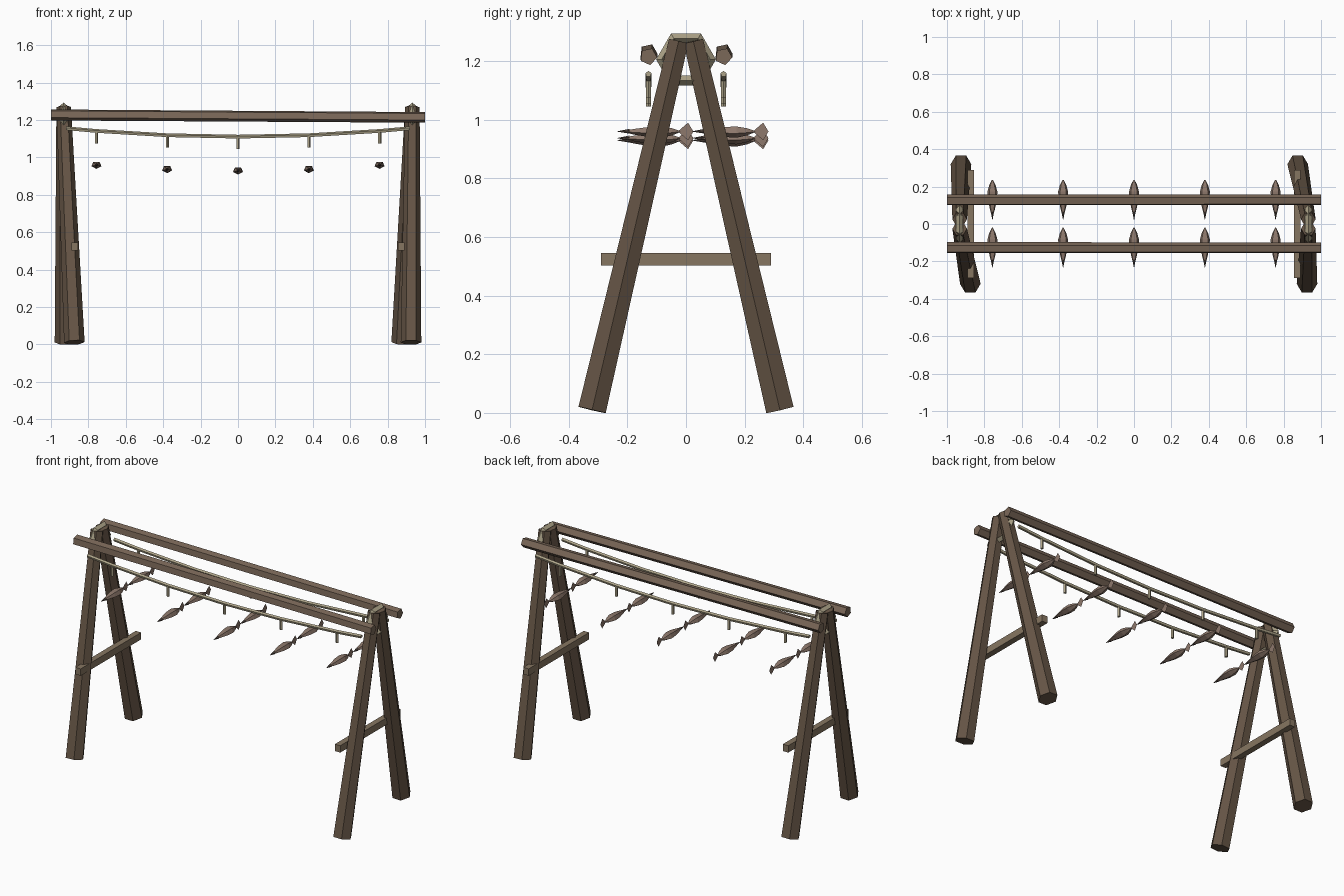
import bpy, bmesh, math
from mathutils import Vector

if "Cube" in bpy.data.objects:
    bpy.data.objects.remove(bpy.data.objects["Cube"])


def material(name, rgb):
    m = bpy.data.materials.new(name)
    m.diffuse_color = (*rgb, 1)
    m.use_nodes = True
    m.node_tree.nodes["Principled BSDF"].inputs["Base Color"].default_value = m.diffuse_color
    return m


LEG = material("dark_wood", (0.13, 0.09, 0.06))
RAIL = material("rail_wood", (0.20, 0.14, 0.10))
BRACE = material("brace_wood", (0.24, 0.18, 0.12))
ROPE = material("rope", (0.42, 0.37, 0.25))
FISH = material("dried_fish", (0.27, 0.19, 0.15))
DARK = material("dark_fish", (0.08, 0.06, 0.05))


def add_object(name, bm, mat):
    bmesh.ops.recalc_face_normals(bm, faces=bm.faces)
    me = bpy.data.meshes.new(name)
    bm.to_mesh(me)
    bm.free()
    me.materials.append(mat)
    ob = bpy.data.objects.new(name, me)
    bpy.context.collection.objects.link(ob)
    return ob


def loft(name, stations, sides, ref, mat, squash=1.0):
    """Faceted tube through (point, radius) stations; a corner points along ref."""
    axis = (Vector(stations[-1][0]) - Vector(stations[0][0])).normalized()
    u = Vector(ref)
    u = (u - axis * u.dot(axis)).normalized()
    v = axis.cross(u)
    bm = bmesh.new()
    rings = []
    for p, r in stations:
        ring = []
        for i in range(sides):
            a = math.tau * i / sides
            ring.append(bm.verts.new(Vector(p) + u * r * squash * math.cos(a) + v * r * math.sin(a)))
        rings.append(ring)
    for a, b in zip(rings, rings[1:]):
        for i in range(sides):
            j = (i + 1) % sides
            bm.faces.new((a[i], a[j], b[j], b[i]))
    bm.faces.new(rings[0])
    bm.faces.new(rings[-1])
    return add_object(name, bm, mat)


# A-frame ends: splayed legs, cross brace and rope lashing
for side, sx in (("left", -1), ("right", 1)):
    for end, sy in (("front", -1), ("back", 1)):
        foot_x = sx * 0.925 if sx * sy < 0 else sx * 0.875
        loft(f"{side}_{end}_leg",
             [((foot_x, sy * 0.32, 0.011), 0.055), ((sx * 0.932, sy * 0.025, 1.268), 0.039)],
             6, (1, 0, 0), LEG)
    bm = bmesh.new()
    bmesh.ops.create_cube(bm, size=1)
    bmesh.ops.scale(bm, vec=(0.036, 0.58, 0.042), verts=bm.verts)
    brace = add_object(f"{side}_cross_brace", bm, BRACE)
    brace.location = (sx * 0.873, 0, 0.524)
    bpy.ops.mesh.primitive_torus_add(
        major_segments=6, minor_segments=4, major_radius=0.083, minor_radius=0.019,
        location=(sx * 0.932, 0, 1.205), rotation=(math.pi / 2, 0, math.pi / 2))
    lashing = bpy.context.object
    lashing.name = f"{side}_lashing"
    lashing.data.materials.append(ROPE)


def rope_z(x):
    return 1.11 + 0.045 * (x / 0.92) ** 2


HOOKS = (-0.757, -0.379, 0, 0.379, 0.757)

for row, sy in (("front", -1), ("back", 1)):
    y = sy * 0.128
    # Top rail
    loft(f"{row}_rail", [((-1, y, 1.228), 0.031), ((1, y, 1.215), 0.03)],
         5, (0, 0.9, -0.1), RAIL)
    # Sagging rope
    xs = (-0.92,) + HOOKS + (0.92,)
    loft(f"{row}_rope", [((x, y, rope_z(x)), 0.011) for x in xs], 5, (0, 0, 1), ROPE)
    for n, x in enumerate(HOOKS, 1):
        z = rope_z(x)
        # Short hanging tie
        loft(f"{row}_tie_{n}", [((x, y, z), 0.009), ((x, y, z - 0.065), 0.009)],
             5, (1, 0, 0), ROPE)
        # Fish body, pointed snout and flat tail fin
        zf = z - 0.181
        body = [(-0.078, 0.006), (-0.045, 0.015), (0, 0.025), (0.045, 0.028),
                (0.08, 0.018), (0.108, 0.003)]
        loft(f"{row}_fish_{n}", [((x, y + d, zf), r) for d, r in body],
             5, (0, 0, -1), FISH, 0.75)
        loft(f"{row}_fish_snout_{n}",
             [((x, y - 0.065, zf), 0.009), ((x, y - 0.105, zf), 0.001)], 5, (0, 0, 1), DARK)
        bm = bmesh.new()
        bm.faces.new([bm.verts.new((x, y + d, zf + h)) for d, h in
                      ((0.1, 0), (0.135, -0.03), (0.153, 0), (0.135, 0.03))])
        add_object(f"{row}_fish_tail_{n}", bm, FISH)
